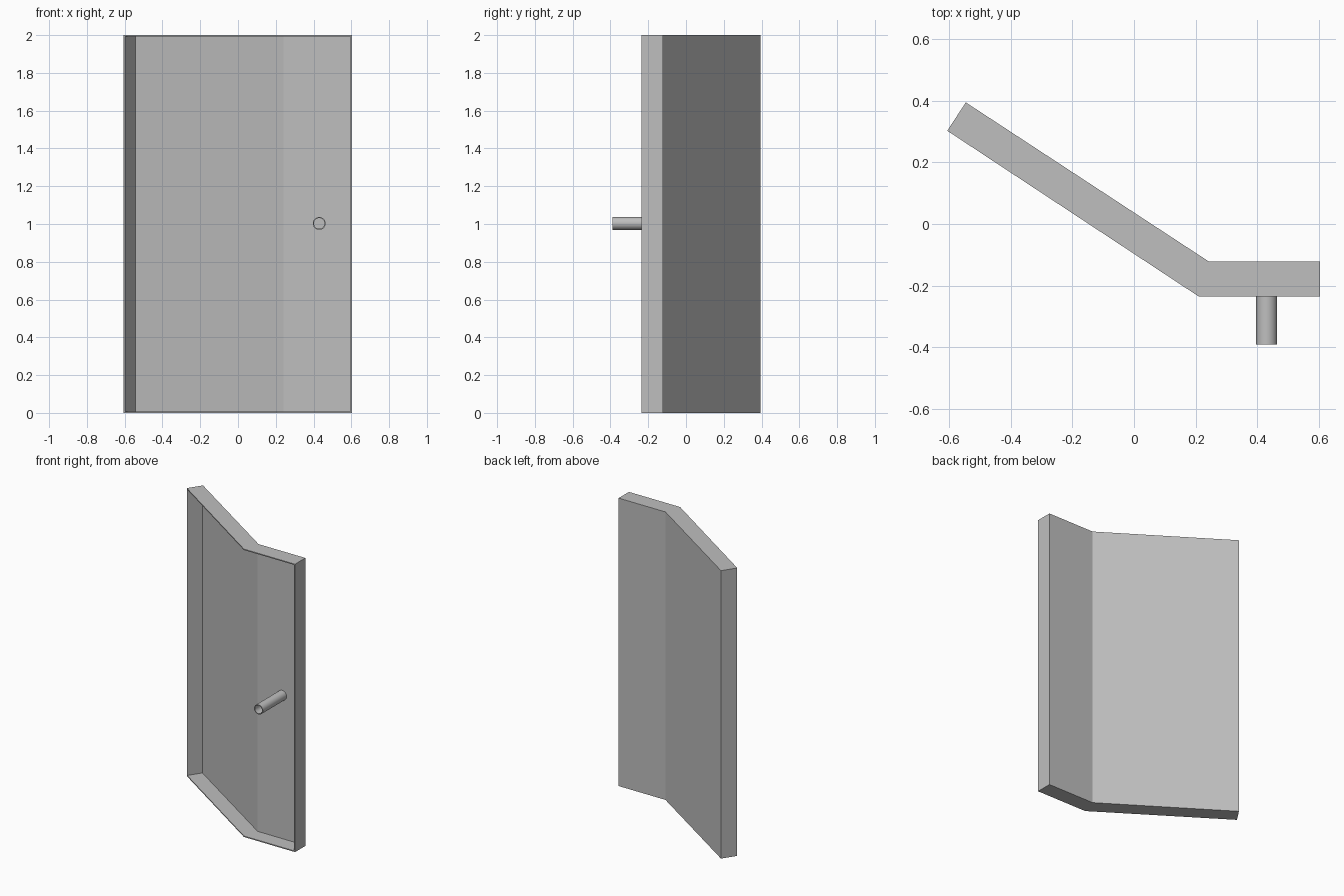
import bpy, bmesh, math
from mathutils import Vector

cube = bpy.data.objects.get("Cube")
if cube:
    bpy.data.objects.remove(cube, do_unlink=True)

HEIGHT = 2.0
SHEET = 0.007

# Single grey metal
metal = bpy.data.materials.new("grey_metal")
metal.use_nodes = True
grey = (0.52, 0.52, 0.52, 1)
metal.diffuse_color = grey
metal.node_tree.nodes["Principled BSDF"].inputs["Base Color"].default_value = grey


def make_object(name, bm):
    mesh = bpy.data.meshes.new(name)
    bm.to_mesh(mesh)
    bm.free()
    obj = bpy.data.objects.new(name, mesh)
    bpy.context.collection.objects.link(obj)
    mesh.materials.append(metal)
    return obj


# Bent tray: closed folded slab, opened at the front, then given sheet thickness
front = [(-0.605, 0.302), (0.21, -0.235), (0.603, -0.235)]
back = [(-0.545, 0.394), (0.243, -0.122), (0.603, -0.122)]
bm = bmesh.new()
rows = [[bm.verts.new((x, y, z)) for x, y in line]
        for z in (0, HEIGHT) for line in (front, back)]
low_front, low_back, top_front, top_back = rows
open_faces = []
for i in range(2):
    for a, b in ((low_front, low_back), (top_front, top_back), (low_back, top_back)):
        bm.faces.new((a[i], a[i + 1], b[i + 1], b[i]))
    open_faces.append(bm.faces.new((low_front[i], low_front[i + 1],
                                    top_front[i + 1], top_front[i])))
for i in (0, 2):
    bm.faces.new((low_front[i], low_back[i], top_back[i], top_front[i]))
bmesh.ops.recalc_face_normals(bm, faces=bm.faces)
bmesh.ops.delete(bm, geom=open_faces, context='FACES_ONLY')
panel = make_object("door_panel", bm)
solid = panel.modifiers.new("sheet_thickness", 'SOLIDIFY')
solid.thickness = SHEET
solid.offset = -1
solid.solidify_mode = 'NON_MANIFOLD'
solid.nonmanifold_thickness_mode = 'CONSTRAINTS'

# Hollow round handle, spun from its wall section
bm = bmesh.new()
cx, cz, outer, inner = 0.43, 1.003, 0.034, 0.028
y_tip, y_root = -0.39, -0.128
section = [bm.verts.new((cx + r, y, cz)) for r, y in
           ((outer, y_root), (outer, y_tip), (inner, y_tip), (inner, y_root))]
edges = [bm.edges.new((section[i], section[(i + 1) % 4])) for i in range(4)]
bmesh.ops.spin(bm, geom=section + edges, cent=Vector((cx, 0, cz)), axis=(0, 1, 0),
               angle=math.tau, steps=32, use_merge=True)
bmesh.ops.remove_doubles(bm, verts=bm.verts, dist=0.0001)
bmesh.ops.recalc_face_normals(bm, faces=bm.faces)
handle = make_object("handle_tube", bm)
bpy.ops.object.select_all(action='DESELECT')
handle.select_set(True)
bpy.context.view_layer.objects.active = handle
bpy.ops.object.shade_smooth_by_angle(angle=math.radians(35))
